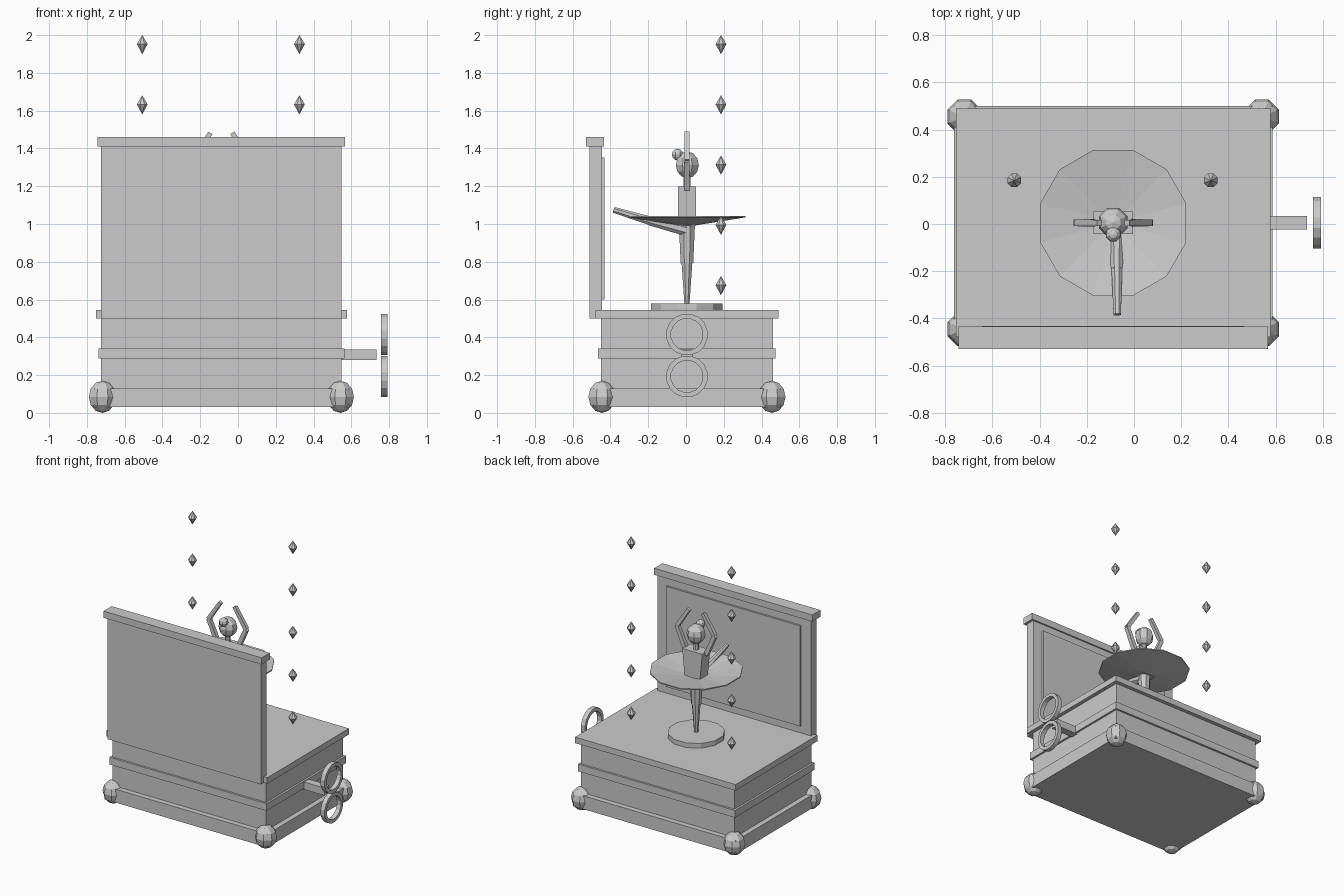
import bpy, bmesh, math
from mathutils import Vector, Matrix

if "Cube" in bpy.data.objects:
    bpy.data.objects.remove(bpy.data.objects["Cube"])

grey = bpy.data.materials.new("light grey")
grey.diffuse_color = (0.6, 0.6, 0.6, 1)
grey.use_nodes = True
grey.node_tree.nodes["Principled BSDF"].inputs["Base Color"].default_value = grey.diffuse_color
CX, CY = -0.088, 0.005   # centre of the box and the dancer


def finish(name, bm):
    bmesh.ops.recalc_face_normals(bm, faces=bm.faces[:])
    me = bpy.data.meshes.new(name)
    bm.to_mesh(me)
    bm.free()
    me.materials.append(grey)
    ob = bpy.data.objects.new(name, me)
    bpy.context.collection.objects.link(ob)
    return ob


def box(name, x0, x1, y0, y1, z0, z1, taper=1.0):
    """Box from limits; taper scales the bottom in x."""
    bm = bmesh.new()
    bmesh.ops.create_cube(bm, size=1)
    for v in bm.verts:
        w = (x1 - x0) * (taper if v.co.z < 0 else 1)
        v.co = ((x0 + x1) / 2 + v.co.x * w, (y0 + y1) / 2 + v.co.y * (y1 - y0),
                (z0 + z1) / 2 + v.co.z * (z1 - z0))
    return finish(name, bm)


def slab(name, hx, hy, z0, z1):
    return box(name, CX - hx, CX + hx, CY - hy, CY + hy, z0, z1)


def limb(name, a, b, r1, r2, n=8):
    """Tapered prism from a to b."""
    a, b = Vector(a), Vector(b)
    d = b - a
    bm = bmesh.new()
    bmesh.ops.create_cone(bm, cap_ends=True, segments=n, radius1=r1, radius2=r2, depth=d.length)
    m = (Matrix.Translation((a + b) / 2) @ d.to_track_quat('Z', 'Y').to_matrix().to_4x4()
         @ Matrix.Rotation(math.pi / n, 4, 'Z'))
    bm.transform(m)
    return finish(name, bm)


def ball(name, c, r, rz, rings=6):
    bm = bmesh.new()
    bmesh.ops.create_uvsphere(bm, u_segments=8, v_segments=rings, radius=1)
    bm.transform(Matrix.Translation(c) @ Matrix.Diagonal((r, r, rz, 1))
                 @ Matrix.Rotation(math.pi / 8, 4, 'Z'))
    return finish(name, bm)


def lathe(name, profile, n, m, closed=True):
    """Spin a closed (radius, height) profile about local z."""
    bm = bmesh.new()
    rows = []
    for i in range(n):
        a = 2 * math.pi * (i + 0.5) / n
        rows.append([bm.verts.new((r * math.cos(a), r * math.sin(a), z)) for r, z in profile])
    k = len(profile)
    for i in range(n):
        p, q = rows[i], rows[(i + 1) % n]
        for j in range(k if closed else k - 1):
            bm.faces.new((p[j], q[j], q[(j + 1) % k], p[(j + 1) % k]))
    bm.transform(m)
    return finish(name, bm)


# Box with plinth, moulding and top board
slab("box_body", 0.636, 0.455, 0.03, 0.5)
slab("plinth", 0.675, 0.495, 0.03, 0.13)
slab("moulding", 0.651, 0.47, 0.288, 0.342)
slab("top_board", 0.665, 0.484, 0.5, 0.545)
for sx in (-1, 1):
    for sy in (-1, 1):
        ball("box_foot", (CX + sx * 0.63, CY + sy * 0.45, 0.085), 0.0775, 0.085)

# Raised lid with cap rail and inner panel
box("lid_panel", CX - 0.636, CX + 0.636, -0.512, -0.445, 0.5, 1.41)
box("lid_cap", CX - 0.655, CX + 0.655, -0.53, -0.434, 1.41, 1.46)
box("lid_mirror", CX - 0.555, CX + 0.555, -0.446, -0.431, 0.6, 1.352)

# Winding key
box("key_shaft", 0.54, 0.732, CY - 0.029, CY + 0.029, 0.28, 0.336)
for z in (0.415, 0.193):
    m = Matrix.Translation((0.774, CY, z)) @ Matrix.Rotation(math.pi / 2, 4, 'Y')
    lathe("key_ring", [(0.085, -0.017), (0.111, -0.017), (0.111, 0.017), (0.085, 0.017)], 16, m)

# Turntable
limb("turntable", (CX, CY, 0.545), (CX, CY, 0.58), 0.196, 0.196, 12)

# Dancer: skirt, torso, neck, head, bun
lathe("skirt", [(0.03, 0.99), (0.32, 1.035), (0.32, 1.043), (0.03, 0.998)], 12,
      Matrix.Translation((CX, CY, 0)))
box("torso", CX - 0.083, CX + 0.083, CY - 0.047, CY + 0.047, 0.99, 1.198, 0.75)
limb("neck", (CX, CY, 1.19), (CX, CY, 1.27), 0.02, 0.02)
ball("head", (CX, CY + 0.002, 1.313), 0.066, 0.071)
ball("hair_bun", (CX, -0.044, 1.367), 0.033, 0.031)

# Arms raised overhead
for s in (-1, 1):
    shoulder = (CX + s * 0.085, CY, 1.18)
    elbow = (CX + s * 0.155, CY, 1.335)
    hand = (CX + s * 0.058, CY, 1.482)
    limb("upper_arm", shoulder, elbow, 0.022, 0.02, 4)
    limb("forearm", elbow, hand, 0.02, 0.018, 4)

# Standing leg and leg stretched behind
limb("standing_thigh", (CX, CY, 0.79), (CX, CY, 1.0), 0.036, 0.046)
limb("standing_calf", (CX, CY, 0.58), (CX, CY, 0.8), 0.015, 0.031)
limb("raised_thigh", (-0.075, 0.0, 0.968), (-0.073, -0.19, 1.017), 0.034, 0.027)
limb("raised_calf", (-0.073, -0.18, 1.014), (-0.071, -0.383, 1.075), 0.025, 0.017)

# Hanging crystals, two columns of five
for x in (-0.507, 0.325):
    for i in range(5):
        zc = 1.952 - i * 0.319
        lathe("crystal", [(0.0005, -0.052), (0.031, 0.0), (0.0005, 0.048)], 8,
              Matrix.Translation((x, 0.185, zc)))
